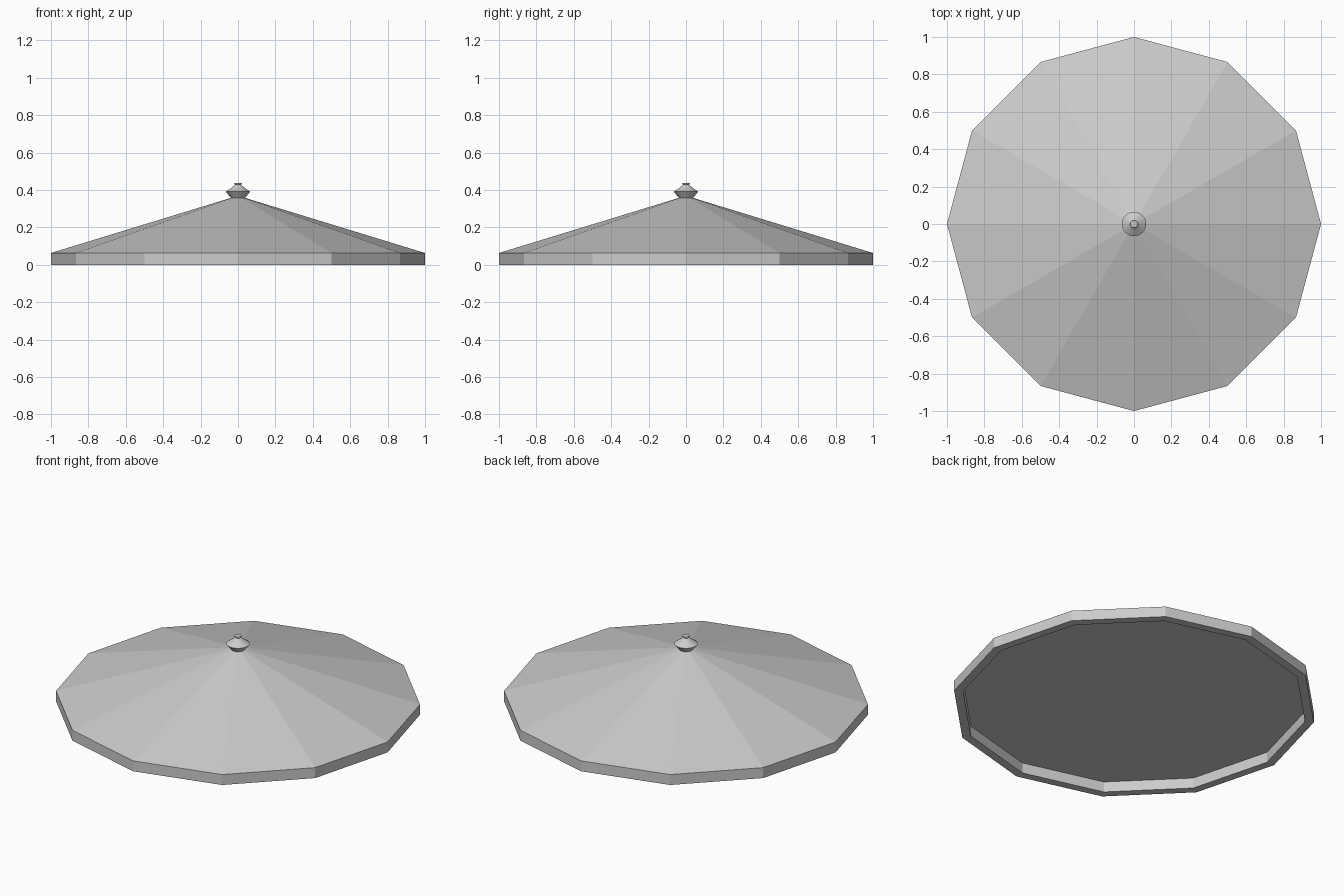
import bpy, bmesh
from math import cos, sin, tau

if "Cube" in bpy.data.objects:
    bpy.data.objects.remove(bpy.data.objects["Cube"])


def lathe(name, profile, sides, closed=False):
    """Spin (radius, z) points round z; open profiles get end caps."""
    bm = bmesh.new()
    rings = [[bm.verts.new((r * cos(tau * i / sides), r * sin(tau * i / sides), z))
              for i in range(sides)] for r, z in profile]
    pairs = list(zip(rings, rings[1:]))
    if closed:
        pairs.append((rings[-1], rings[0]))
    for a, b in pairs:
        for i in range(sides):
            j = (i + 1) % sides
            bm.faces.new((a[i], a[j], b[j], b[i]))
    if not closed:
        bm.faces.new(rings[0][::-1])
        bm.faces.new(rings[-1])
    bmesh.ops.recalc_face_normals(bm, faces=bm.faces)
    mesh = bpy.data.meshes.new(name)
    bm.to_mesh(mesh)
    bm.free()
    obj = bpy.data.objects.new(name, mesh)
    bpy.context.collection.objects.link(obj)
    return obj


# Shallow twelve-sided roof with a flat ceiling
lathe("roof", [(1.0, 0.063), (0.03, 0.36)], 12)

# Fascia band hanging below the roof edge
lathe("fascia", [(1.0, 0), (1.0, 0.063), (0.95, 0.063), (0.95, 0)], 12, closed=True)

# Turned finial at the peak
lathe("finial", [(0.036, 0.355), (0.065, 0.391), (0.033, 0.413),
                 (0.016, 0.428), (0.021, 0.432), (0.019, 0.438)], 24)
